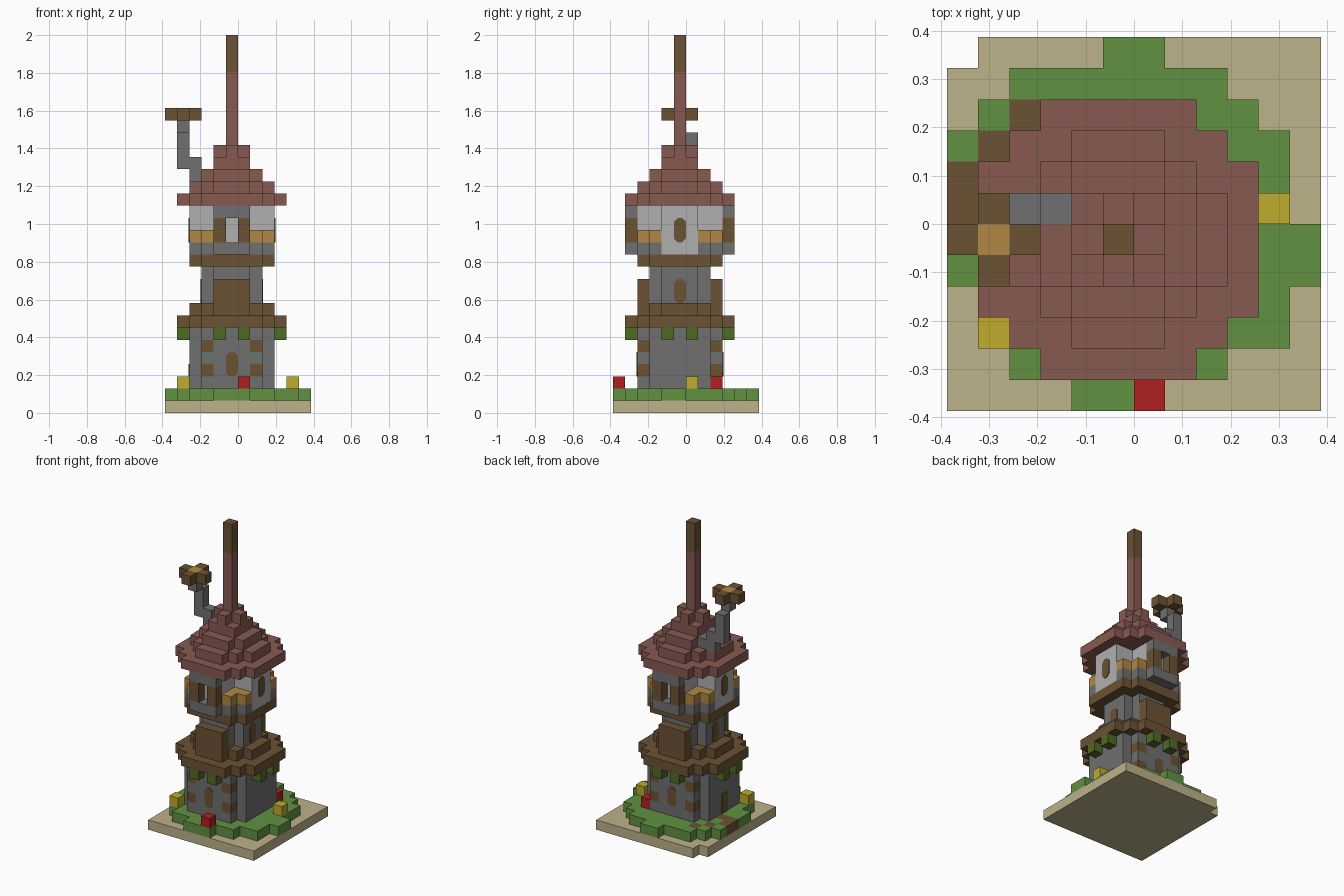
import bpy
import bmesh
from mathutils import Vector

U = 2 / 31          # edge of one block
C = -1              # grid cell on the tower axis

cube = bpy.data.objects.get("Cube")
if cube:
    bpy.data.objects.remove(cube, do_unlink=True)

COLOURS = {"sand": "BDB28A", "grass": "629142", "red": "B02020", "yellow": "BFAC2D",
           "wood": "6B5233", "roof": "875A51", "stone": "707070", "plaster": "B0B0B0",
           "ochre": "B08843", "leaf": "4F6B25"}


def linear(hex_pair):
    c = int(hex_pair, 16) / 255
    return ((c + 0.055) / 1.055) ** 2.4


MATS = {}
for mat_name, code in COLOURS.items():
    rgba = tuple(linear(code[n:n + 2]) for n in (0, 2, 4)) + (1,)
    m = bpy.data.materials.new(mat_name)
    m.use_nodes = True
    m.diffuse_color = rgba
    m.node_tree.nodes["Principled BSDF"].inputs["Base Color"].default_value = rgba
    MATS[mat_name] = m

blocks = {}         # cell -> (part, colour)


def put(part, colour, cells, layers):
    for i, j in cells:
        for k in layers:
            blocks[i, j, k] = (part, colour)


def disc(r, limit):
    """Stepped round slab: a square of half-size r with its corners cut."""
    span = range(-r, r + 1)
    return [(C + a, C + b) for a in span for b in span if abs(a) + abs(b) <= limit]


def mirrored(a, b):
    """Four mirrored cells around the tower axis."""
    return {(C + s * a, C + t * b) for s in (-1, 1) for t in (-1, 1)}


def layer(k):
    return range(k, k + 1)


# Ground slab and lawn
put("ground_slab", "sand", [(i, j) for i in range(-6, 6) for j in range(-6, 6)
                            if (i, j) != (-6, 5)], layer(0))
lawn_rows = [(-2, 0), (-4, 2), (-5, 4), (-5, 4), (-6, 5), (-6, 5),
             (-6, 4), (-6, 4), (-6, 4), (-5, 3), (-4, 2), (-1, 0)]
for row, (first, last) in enumerate(lawn_rows):
    put("lawn", "grass", [(i, row - 6) for i in range(first, last + 1)], layer(1))
put("lawn", "wood", [(-6, 0), (-6, 1), (-5, 0), (-5, 2), (-4, 3)], layer(1))

# Flowers
put("flowers", "red", [(0, -6), (2, 2)], layer(2))
put("flowers", "yellow", [(-5, -4), (4, 0)], layer(2))

# Lower tower with timber corner blocks
put("lower_tower", "stone", disc(3, 5), range(2, 7))
for k in (3, 5):
    put("lower_tower", "wood", mirrored(2, 3), layer(k))

# Balcony ring with hanging leaves
put("hanging_leaves", "leaf", mirrored(1, 4) | mirrored(4, 1), layer(6))
put("balcony", "wood", disc(4, 6), layer(7))
put("balcony", "wood", disc(3, 4), layer(8))

# Middle tower with a timber box front and back
put("middle_tower", "stone", disc(2, 3), range(9, 12))
for side in (-3, 3):
    put("timber_box", "wood", [(C + a, C + side) for a in (-1, 0, 1)], range(9, 11))

# Upper room: floor, parapet, plaster walls
put("upper_floor", "wood", disc(3, 5), layer(12))
put("parapet", "stone", disc(3, 5), layer(13))
put("parapet", "ochre", disc(3, 5), layer(14))
arms = [(C + a, C + b) for a, b in disc(3, 3) for a, b in [(a - C, b - C)]]
arms = {(C + s * 3, C + n) for s in (-1, 1) for n in (-1, 0, 1)}
arms |= {(j, i) for i, j in arms}
put("upper_walls", "plaster", disc(2, 3), range(14, 17))
put("upper_walls", "plaster", arms, range(14, 17))
put("upper_walls", "plaster", [c for c in arms if abs(c[0] - C) == 3], layer(13))

# Window bays front and back
for side in (-4, 4):
    bay = [(C + a, C + side) for a in (-1, 0, 1)]
    put("window_bay", "stone", bay, (13, 16))
    put("window_bay", "wood", bay[::2], (14, 15))

# Stepped roof and spire
for k, (r, limit) in enumerate([(4, 6), (3, 4), (2, 3), (1, 2), (1, 1)], 17):
    put("roof", "roof", disc(r, limit), layer(k))
put("spire", "roof", [(C, C)], range(22, 28))
put("spire", "wood", [(C, C)], range(28, 31))

# Crooked chimney with a cross-shaped cap
put("chimney", "stone", [(-3, 0)], layer(19))
put("chimney", "stone", [(-4, 0)], range(19, 21))
put("chimney", "stone", [(-5, 0)], range(20, 23))
put("chimney", "stone", [(-5, -1)], layer(23))
put("chimney_cap", "wood", [(-6, -1), (-4, -1), (-5, -2), (-5, 0)], layer(24))
put("chimney_cap", "ochre", [(-5, -1)], layer(24))


def finish(name, bm, colours):
    me = bpy.data.meshes.new(name)
    bm.to_mesh(me)
    bm.free()
    for colour in colours:
        me.materials.append(MATS[colour])
    bpy.context.scene.collection.objects.link(bpy.data.objects.new(name, me))


# Turn each part's outer block sides into one mesh
for part in dict.fromkeys(p for p, _ in blocks.values()):
    bm = bmesh.new()
    corners, colours = {}, []
    for cell, (owner, colour) in blocks.items():
        if owner != part:
            continue
        if colour not in colours:
            colours.append(colour)
        for axis in range(3):
            for step in (0, 1):
                near = list(cell)
                near[axis] += 2 * step - 1
                if tuple(near) in blocks:
                    continue
                loop = []
                for p, q in ((0, 0), (1, 0), (1, 1), (0, 1)):
                    pt = list(cell)
                    pt[axis] += step
                    pt[(axis + 1) % 3] += p
                    pt[(axis + 2) % 3] += q
                    key = tuple(pt)
                    if key not in corners:
                        corners[key] = bm.verts.new(Vector(key) * U)
                    loop.append(corners[key])
                face = bm.faces.new(loop if step else loop[::-1])
                face.material_index = colours.index(colour)
    finish(part, bm, colours)


def plate(name, axis, pos, z0, z1, cut=0.3):
    """Thin wooden window or door plate, bevelled corners, on a wall."""
    bm = bmesh.new()
    lo, hi = C + 0.02, C + 0.98
    outline = [(lo + cut, z0), (hi - cut, z0), (hi, z0 + cut), (hi, z1 - cut),
               (hi - cut, z1), (lo + cut, z1), (lo, z1 - cut), (lo, z0 + cut)]
    out = 1 if pos > 0 else -1
    verts = []
    for s, z in outline:
        p = Vector((pos, s, z)) if axis == 0 else Vector((s, pos, z))
        verts.append(bm.verts.new(p * U))
    face = bm.faces.new(verts)
    ext = bmesh.ops.extrude_face_region(bm, geom=[face])
    shift = Vector((0, 0, 0))
    shift[axis] = out * 0.004
    bmesh.ops.translate(bm, vec=shift,
                        verts=[g for g in ext["geom"] if isinstance(g, bmesh.types.BMVert)])
    bmesh.ops.recalc_face_normals(bm, faces=bm.faces)
    finish(name, bm, ["wood"])


# Windows and door
plate("lower_window_front", 1, -4, 3, 5)
plate("lower_window_back", 1, 3, 3, 5)
plate("door", 0, -4, 2, 4, 0.1)
for label, sign in (("left", 1), ("right", -1)):
    plate("middle_window_" + label, 0, 2 if sign > 0 else -3, 9, 11)
    plate("upper_window_" + label, 0, 3 if sign > 0 else -4, 14, 16)
